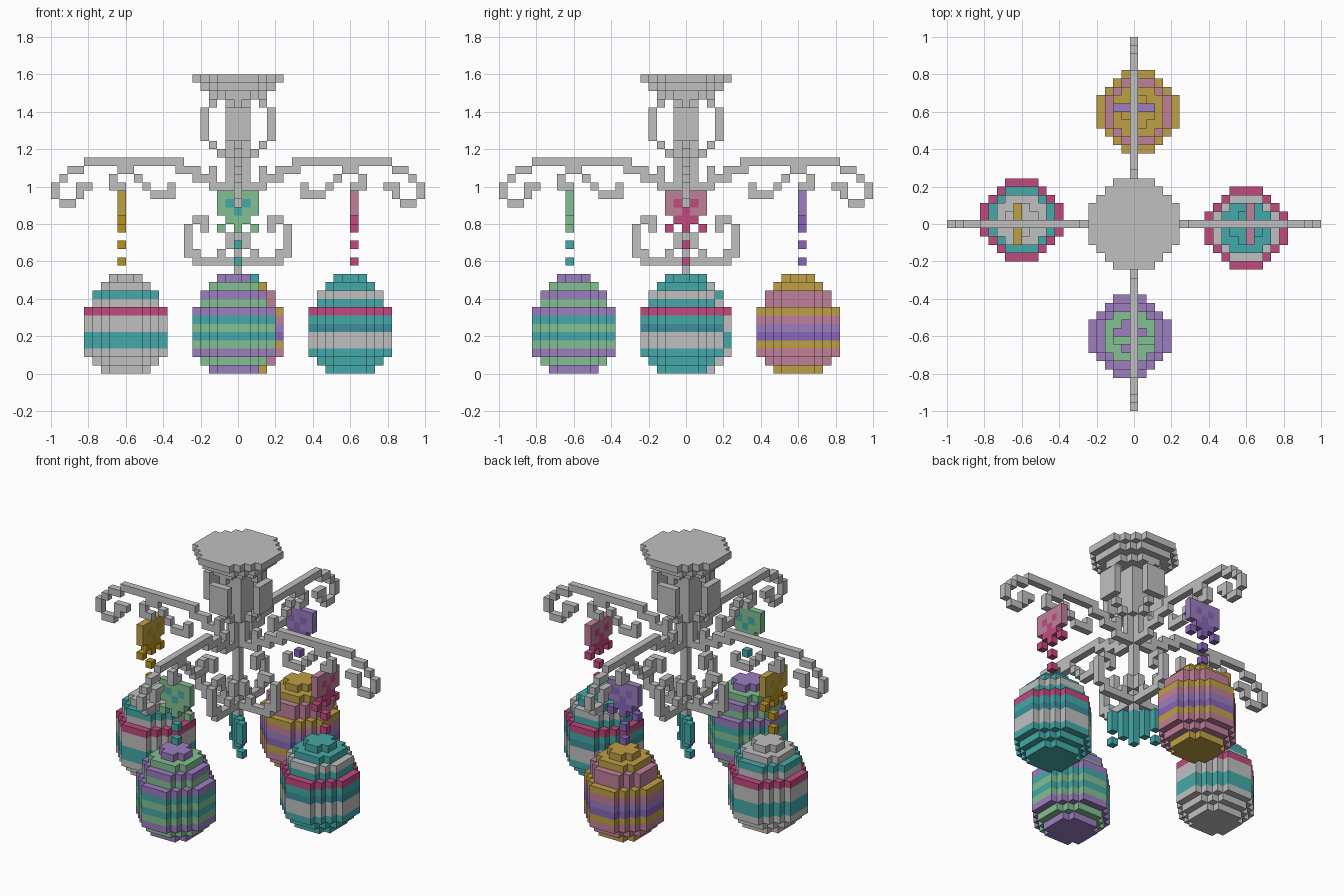
import bpy
import bmesh
from mathutils import Vector

cube = bpy.data.objects.get("Cube")
if cube:
    bpy.data.objects.remove(cube, do_unlink=True)

UNIT = 2 / 45  # edge of one block

PALETTE = {
    "s": ("silver grey", "c0c0c0"),
    "t": ("teal", "44aaa8"),
    "d": ("dark teal", "3c8f9d"),
    "c": ("crimson", "c04a7e"),
    "p": ("purple", "9c7ec0"),
    "v": ("violet", "8766b8"),
    "g": ("green", "84c093"),
    "o": ("gold", "bfa046"),
    "b": ("dark gold", "b8931f"),
    "m": ("mauve pink", "c0809a"),
}


def linear(text):
    s = int(text, 16) / 255
    return ((s + 0.055) / 1.055) ** 2.4


MATS = {}
for key, (label, code) in PALETTE.items():
    mat = bpy.data.materials.new(label)
    rgba = (linear(code[:2]), linear(code[2:4]), linear(code[4:]), 1)
    mat.use_nodes = True
    mat.diffuse_color = rgba
    mat.node_tree.nodes["Principled BSDF"].inputs["Base Color"].default_value = rgba
    MATS[key] = mat

AXES = [Vector(a) for a in ((1, 0, 0), (0, 1, 0), (0, 0, 1))]
taken = set()


def build(name, cells):
    """Skin a {(x, y, row): colour key} block set with its outside faces."""
    cells = {c: k for c, k in cells.items() if c not in taken}
    taken.update(cells)
    keys = sorted(set(cells.values()))
    bm = bmesh.new()
    for cell, key in cells.items():
        middle = Vector(cell) + Vector((0, 0, 0.5))
        for n in range(3):
            u, v = AXES[n - 2] / 2, AXES[n - 1] / 2
            for side in (-1, 1):
                out = AXES[n] * side
                if tuple(int(a) for a in Vector(cell) + out) in cells:
                    continue
                at = middle + out / 2
                ring = [at - u - v, at + u - v, at + u + v, at - u + v]
                face = bm.faces.new([bm.verts.new(p * UNIT) for p in ring[::side]])
                face.material_index = keys.index(key)
    bmesh.ops.remove_doubles(bm, verts=bm.verts, dist=UNIT / 50)
    mesh = bpy.data.meshes.new(name)
    bm.to_mesh(mesh)
    bm.free()
    for key in keys:
        mesh.materials.append(MATS[key])
    bpy.context.collection.objects.link(bpy.data.objects.new(name, mesh))


def turn(cells, quarters):
    for _ in range(quarters):
        cells = {(-y, x, z): k for (x, y, z), k in cells.items()}
    return cells


def disc(cx, cy, row, limit, key):
    """Round layer of blocks; limit is the squared radius."""
    return {(x, y, row): key for x in range(-6, 20) for y in range(-6, 7)
            if (x - cx) ** 2 + (y - cy) ** 2 <= limit}


def profile(rows, top, key="s"):
    """Upright sheet of blocks drawn outward from the centre line."""
    return {(x, 0, top - r): key for r, line in enumerate(rows)
            for x, mark in enumerate(line) if mark == "#"}


# Ceiling plate and central column
canopy = {}
for row, limit in ((35, 30), (34, 20), (33, 10)):
    canopy.update(disc(0, 0, row, limit, "s"))
build("ceiling_plate", canopy)
column = {}
for row in range(22, 33):
    column.update(disc(0, 0, row, 2 if row > 25 else 1, "s"))
build("column", column)

HANDLE = ["##.#.", "##..#", "##..#", "##..#", "##..#", "##.#.", "###.."]
ARM = [
    ".......############....",
    "...#.###.....##....##..",
    "...###......#..#.....#.",
    "####....#..#..##..##..#",
    "........###........#..#",
    "....................##.",
]
SCROLL = ["#", "#", "#", "#...##.", "#...#.#", "##....#", "##....#",
          "#.#..##", ".#####.", "#"]
PENDANT = ["#####", "#####", "#####", ".###.", "#.#.#", "", "..#", "", "..#"]

# Row colours from bottom to top, then pendant body, skirt, drops
SIDES = {
    "left": ("tttggdtctstt".replace("g", "s"), "m", "c", "c"),
    "back": ("ommovpmommoo", "p", "v", "v"),
    "right": ("sssttsscstss", "o", "b", "b"),
    "front": ("pgpgtgtpgpgp", "g", "g", "t"),
}
EGG_LIMITS = [9, 15] + [23] * 6 + [15, 15, 9, 3]

for q, (side, (bands, body, skirt, drop)) in enumerate(SIDES.items()):
    # Handle on the column, with a wider outer bar
    handle = profile(HANDLE, 32)
    for (x, y, z) in list(handle):
        if x == 4:
            handle.update({(x, w, z): "s" for w in (-1, 1)})
    build(side + "_handle", turn(handle, q))

    # Curled arm and lower scroll
    build(side + "_arm", turn(profile(ARM, 25), q))
    build(side + "_scroll", turn(profile(SCROLL, 21), q))

    # Pendant plate with its drops
    pendant = {}
    for (w, _, z) in profile(PENDANT, 21):
        key = body if z > 18 else skirt if z > 16 else drop
        if (z == 20 and abs(w - 2) == 1) or (z == 19 and w == 2):
            key = drop
        pendant[(14, w - 2, z)] = key
    build(side + "_pendant", turn(pendant, q))

    # Striped egg
    egg = {}
    for row, (key, limit) in enumerate(zip(bands, EGG_LIMITS)):
        egg.update(disc(13.5, -0.5, row, limit, key))
    build(side + "_egg", turn(egg, q))

# Diagonal pendant below the centre
centre = {(w - 2, 2 - w, z): "t" for (w, _, z) in profile(PENDANT[:5], 11)}
build("centre_pendant", centre)
